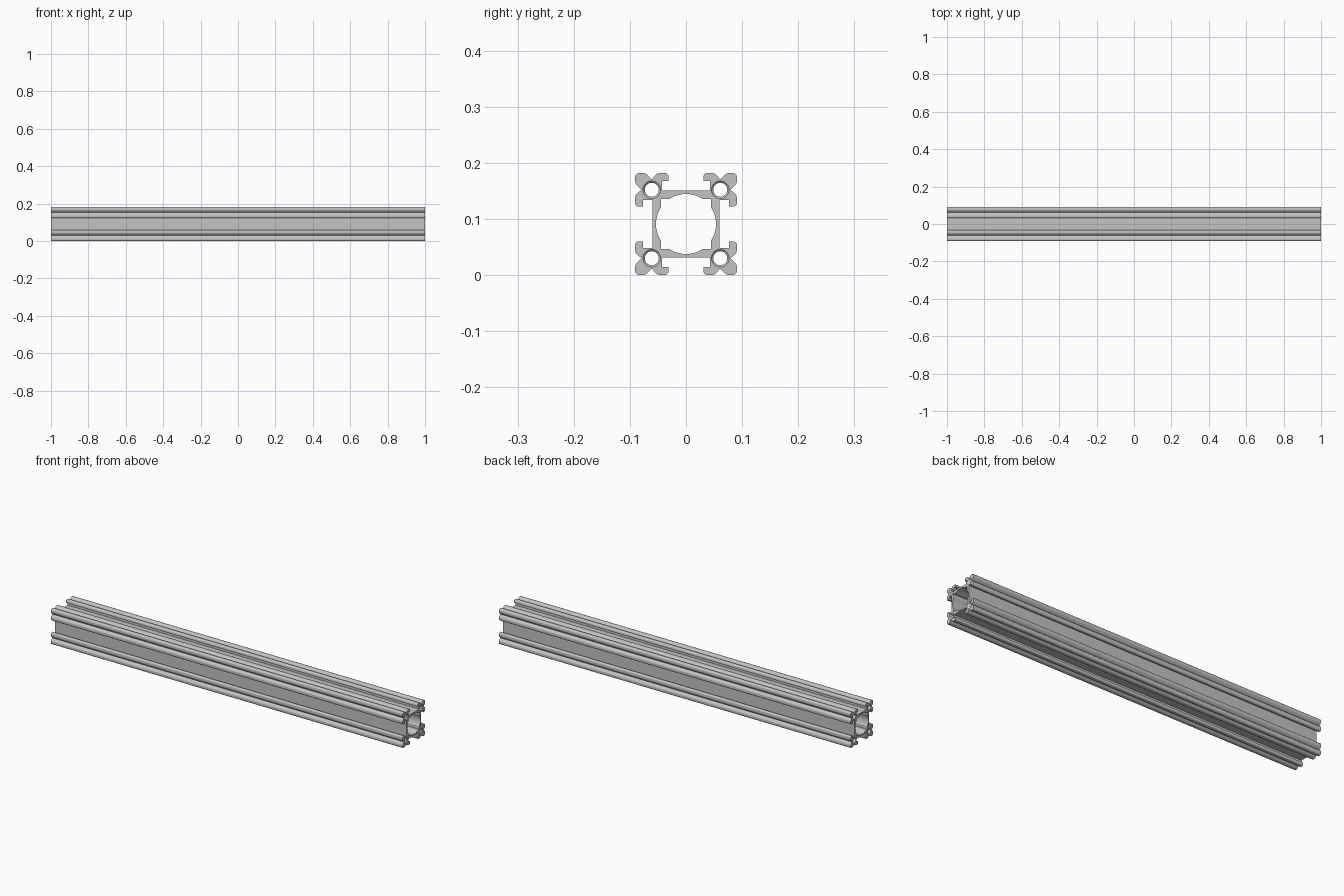
import bpy, bmesh, math

cube = bpy.data.objects.get("Cube")
if cube:
    bpy.data.objects.remove(cube, do_unlink=True)

HALF_LENGTH = 1.0
HALF_SIZE = 0.091
BORE_AT = 0.061
BORE_R, THREAD_R = 0.0125, 0.0158
THREAD_DEPTH, TURNS = 0.09, 15

aluminium = bpy.data.materials.new("brushed aluminium")
aluminium.use_nodes = True
grey = (0.55, 0.55, 0.56, 1)
aluminium.diffuse_color = grey
aluminium.node_tree.nodes["Principled BSDF"].inputs["Base Color"].default_value = grey


def rounded(corners, steps=5):
    """Replace each (y, z, radius) corner by a short curve."""
    result = []
    for i, (y, z, r) in enumerate(corners):
        if r == 0:
            result.append((y, z))
            continue
        ends = []
        for other in (corners[i - 1], corners[(i + 1) % len(corners)]):
            dy, dz = other[0] - y, other[1] - z
            k = r / math.hypot(dy, dz)
            ends.append((y + dy * k, z + dz * k))
        (ay, az), (by, bz) = ends
        for s in range(steps + 1):
            t = s / steps
            u = 1 - t
            result.append((u * u * ay + 2 * u * t * y + t * t * by,
                           u * u * az + 2 * u * t * z + t * t * bz))
    return result


def four_turns(quarter):
    """Repeat a quarter profile around the centre."""
    result, part = [], quarter
    for _ in range(4):
        result += part
        part = [(p[1], -p[0], *p[2:]) for p in part]
    return result


def circle(cy, cz, r, sides=24):
    return [(cy + r * math.cos(math.tau * i / sides),
             cz + r * math.sin(math.tau * i / sides)) for i in range(sides)]


bm = bmesh.new()
end_edges = {"left": [], "right": []}


def tube(sections):
    """Skin a wall through (x, profile) sections and remember its end loops."""
    rings = [[bm.verts.new((x, y, z + HALF_SIZE)) for y, z in profile]
             for x, profile in sections]
    n = len(rings[0])
    for a, b in zip(rings, rings[1:]):
        for i in range(n):
            j = (i + 1) % n
            bm.faces.new((a[i], a[j], b[j], b[i]))
    for side, ring in (("right", rings[0]), ("left", rings[-1])):
        for i in range(n):
            end_edges[side].append(bm.edges.get((ring[i], ring[(i + 1) % n])))


# Outer wall: square tube with a hooked, lobed flange on each corner
flange = [(0.043, 0.060, 0), (0.043, 0.077, 0), (0.031, 0.077, 0),
          (0.031, 0.091, 0.008), (0.0505, 0.091, 0.005), (0.061, 0.0795, 0.002),
          (0.0725, 0.091, 0.005)]
quarter = flange + [(0.091, 0.091, 0.009)] + [(z, y, r) for y, z, r in reversed(flange)]
outer = rounded(four_turns(quarter))
tube([(-HALF_LENGTH, outer), (HALF_LENGTH, outer)])

# Inner wall: round channel with square corners
radius, corner = 0.0535, 0.045
sweep = math.acos(corner / radius)
arc = [(radius * math.cos(sweep * (1 - s / 6)), radius * math.sin(sweep * (1 - s / 6)))
       for s in range(13)]
inner = four_turns([(corner, corner)] + arc)
tube([(-HALF_LENGTH, inner), (HALF_LENGTH, inner)])

# Corner bores, threaded at one end
for cy in (-BORE_AT, BORE_AT):
    for cz in (-BORE_AT, BORE_AT):
        sections = [(-HALF_LENGTH, circle(cy, cz, BORE_R))]
        for k in range(2 * TURNS + 1):
            x = HALF_LENGTH - THREAD_DEPTH * (1 - k / (2 * TURNS))
            sections.append((x, circle(cy, cz, BORE_R if k % 2 else THREAD_R)))
        tube(sections)

# Flat ends
for edges in end_edges.values():
    bmesh.ops.triangle_fill(bm, edges=edges, use_beauty=True)
bmesh.ops.recalc_face_normals(bm, faces=bm.faces)

mesh = bpy.data.meshes.new("extruded_rail")
bm.to_mesh(mesh)
bm.free()
mesh.materials.append(aluminium)
rail = bpy.data.objects.new("extruded_rail", mesh)
bpy.context.collection.objects.link(rail)

bpy.ops.object.select_all(action='DESELECT')
rail.select_set(True)
bpy.context.view_layer.objects.active = rail
bpy.ops.object.shade_smooth_by_angle(angle=math.radians(30))
